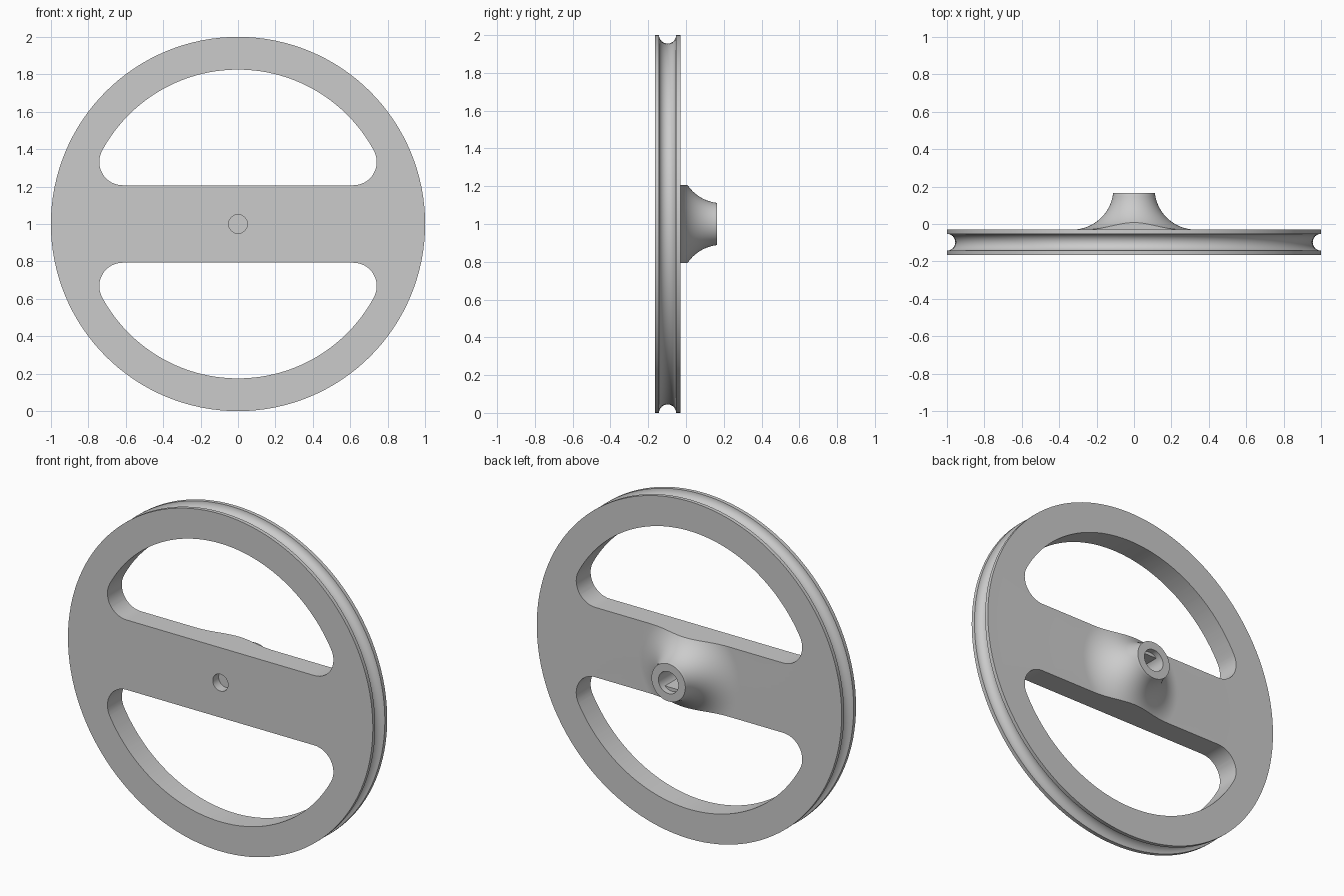
import bpy, bmesh, math
from mathutils import Vector

cube = bpy.data.objects.get("Cube")
if cube:
    bpy.data.objects.remove(cube, do_unlink=True)

FRONT, RIM_BACK, HUB_BACK = -0.165, -0.03, 0.165
SPOKE = 0.207      # half height of the crossbar
INNER = 0.825      # inner radius of the rim
FILLET = 0.125     # window corner radius

grey = bpy.data.materials.new("plain grey")
grey.use_nodes = True
grey.diffuse_color = (0.6, 0.6, 0.6, 1)
grey.node_tree.nodes["Principled BSDF"].inputs["Base Color"].default_value = (0.6, 0.6, 0.6, 1)


def arc(cx, cy, r, start, end, n):
    angles = [math.radians(start + (end - start) * i / n) for i in range(n + 1)]
    return [(cx + r * math.cos(a), cy + r * math.sin(a)) for a in angles]


def finish(name, bm):
    bmesh.ops.recalc_face_normals(bm, faces=bm.faces)
    mesh = bpy.data.meshes.new(name)
    bm.to_mesh(mesh)
    bm.free()
    mesh.materials.append(grey)
    obj = bpy.data.objects.new(name, mesh)
    bpy.context.collection.objects.link(obj)
    return obj


def lathe(name, profile, steps):
    bm = bmesh.new()
    verts = [bm.verts.new((r, y, 1)) for r, y in profile]
    edges = [bm.edges.new(pair) for pair in zip(verts, verts[1:])]
    bmesh.ops.spin(bm, geom=verts + edges, cent=(0, 0, 1), axis=(0, 1, 0),
                   angle=2 * math.pi, steps=steps)
    bmesh.ops.remove_doubles(bm, verts=bm.verts, dist=0.00005)
    return finish(name, bm)


def window_cutter(name, side):
    # rounded half-moon: long rim arc joined to the bar by two fillets
    cz = SPOKE + FILLET
    cx = math.sqrt((INNER - FILLET) ** 2 - cz ** 2)
    join = math.degrees(math.atan2(cz, cx))
    outline = (arc(cx, cz, FILLET, -90, join, 16)
               + arc(0, 0, INNER, join, 180 - join, 64)[1:-1]
               + arc(-cx, cz, FILLET, 180 - join, 270, 16))
    bm = bmesh.new()
    face = bm.faces.new([bm.verts.new((x, -0.4, 1 + side * z)) for x, z in outline])
    out = bmesh.ops.extrude_face_region(bm, geom=[face])
    moved = [v for v in out["geom"] if isinstance(v, bmesh.types.BMVert)]
    bmesh.ops.translate(bm, verts=moved, vec=Vector((0, 0.8, 0)))
    cutter = finish(name, bm)
    cutter.hide_render = True
    return cutter


# Grooved wheel, flared hub, front hole and rear socket in one turned profile
profile = [(0, -0.11), (0.05, -0.11), (0.05, FRONT), (1, FRONT)]
profile += arc(1, -0.0975, 0.045, 270, 90, 16)
profile += [(1, RIM_BACK)]
profile += arc(0.33, 0.19, 0.22, 270, 187, 20)
profile += [(0.111, HUB_BACK), (0.065, HUB_BACK), (0.065, -0.08), (0, -0.08)]
wheel = lathe("pulley_wheel", profile, 128)

# Two half-moon windows, which also trim the hub flush with the crossbar
bpy.context.view_layer.objects.active = wheel
wheel.select_set(True)
for name, side in (("upper_window_cutter", 1), ("lower_window_cutter", -1)):
    cutter = window_cutter(name, side)
    mod = wheel.modifiers.new(name, "BOOLEAN")
    mod.operation = "DIFFERENCE"
    mod.solver = "EXACT"
    mod.object = cutter
    bpy.ops.object.modifier_apply(modifier=mod.name)
    bpy.data.objects.remove(cutter, do_unlink=True)
bpy.ops.object.shade_smooth_by_angle(angle=math.radians(25))

# Flats that key the shaft socket
for name, side in (("upper_socket_flat", 1), ("lower_socket_flat", -1)):
    bm = bmesh.new()
    bmesh.ops.create_cube(bm, size=1)
    bmesh.ops.scale(bm, verts=bm.verts, vec=(0.11, 0.22, 0.03))
    bmesh.ops.translate(bm, verts=bm.verts, vec=(0, 0.02, 1 + side * 0.06))
    finish(name, bm)
